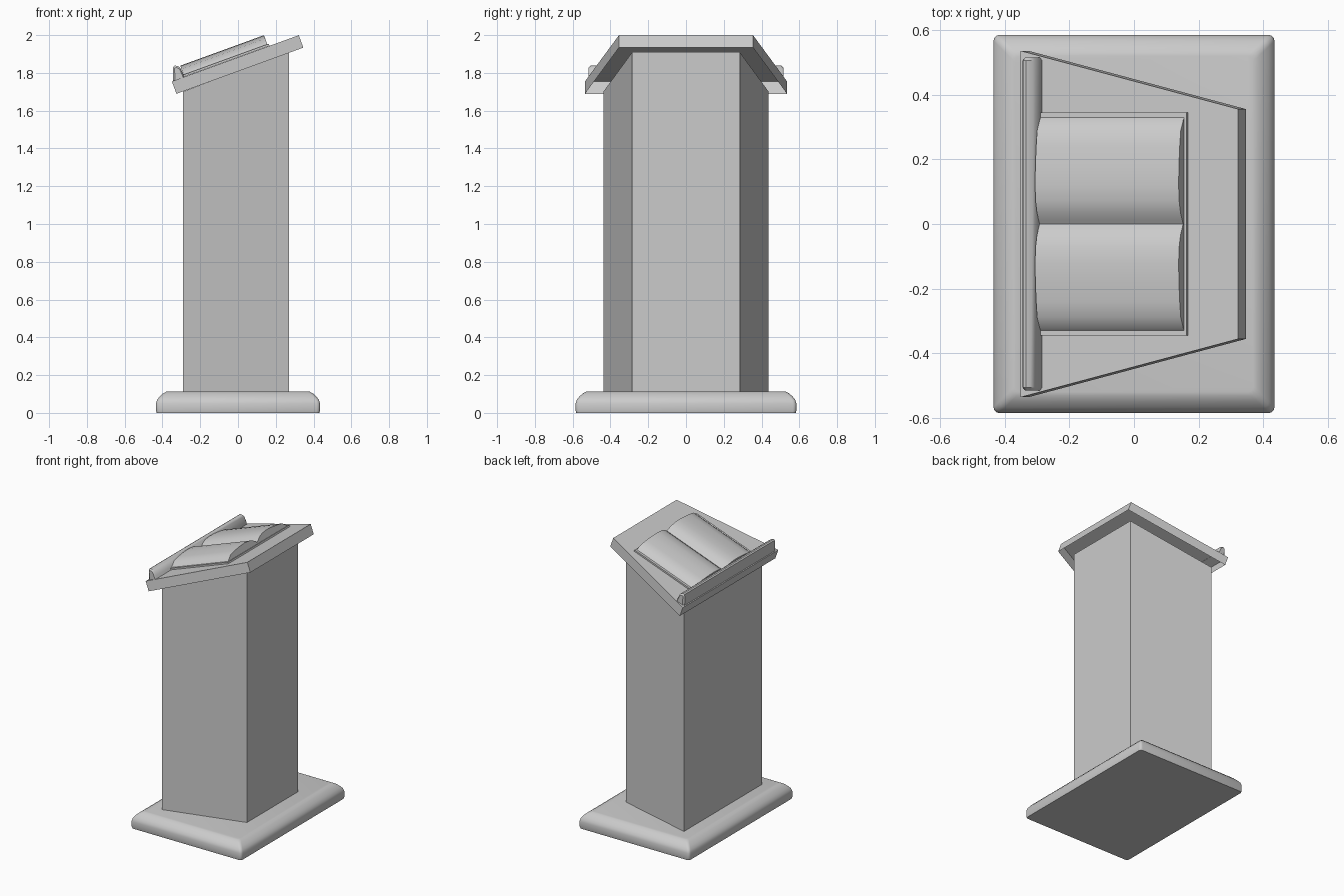
import bpy, bmesh, math

if "Cube" in bpy.data.objects:
    bpy.data.objects.remove(bpy.data.objects["Cube"])

A = math.radians(20)            # slope of the reading board
S, C = math.sin(A), math.cos(A)


def slope(u, y, w):
    """Board space (u up the slope, w off its surface) to world space."""
    return (-0.35 + u * C - w * S, y, 1.755 + u * S + w * C)


def loft(name, loops, cap_start=True, cap_end=True, smooth=None):
    """Skin a list of equal-length closed loops."""
    bm = bmesh.new()
    rings = [[bm.verts.new(p) for p in loop] for loop in loops]
    n = len(rings[0])
    for a, b in zip(rings, rings[1:]):
        for i in range(n):
            j = (i + 1) % n
            bm.faces.new((a[i], a[j], b[j], b[i]))
    if cap_start:
        bm.faces.new(rings[0][::-1])
    if cap_end:
        bm.faces.new(rings[-1])
    if cap_start and cap_end:
        bmesh.ops.recalc_face_normals(bm, faces=bm.faces)
    me = bpy.data.meshes.new(name)
    bm.to_mesh(me)
    bm.free()
    ob = bpy.data.objects.new(name, me)
    bpy.context.collection.objects.link(ob)
    if smooth:
        bpy.ops.object.select_all(action='DESELECT')
        ob.select_set(True)
        bpy.context.view_layer.objects.active = ob
        bpy.ops.object.shade_smooth_by_angle(angle=math.radians(smooth))
    return ob


def rounded_rect(hx, hy, r, z):
    pts = []
    for k, (sx, sy) in enumerate([(1, 1), (-1, 1), (-1, -1), (1, -1)]):
        for i in range(4):
            t = math.radians(90 * k + 30 * i)
            pts.append((sx * (hx - r) + r * math.cos(t),
                        sy * (hy - r) + r * math.sin(t), z))
    return pts


# Base slab with a rounded top edge
base_profile = [(0.003, 0), (0, 0.012), (0, 0.05), (0.005, 0.068),
                (0.018, 0.085), (0.036, 0.102), (0.054, 0.112), (0.065, 0.114)]
loft("base", [rounded_rect(0.434 - d, 0.584 - d, 0.018, z)
              for d, z in base_profile], smooth=35)

# Tapered column with a sloping top, just under the board rim
plan = [(-0.29, -0.437), (0.27, -0.285), (0.27, 0.285), (-0.29, 0.437)]
loft("column", [[(x, y, 0.11) for x, y in plan],
                [(x, y, 1.809 + 0.372 * x) for x, y in plan]])

# Reading board: a trapezoid tray, hollow underneath
board = [(0, -0.535), (0.715, -0.355), (0.715, 0.355), (0, 0.535)]
loft("reading_board", [[slope(u, y, w) for u, y in board] for w in (-0.07, 0)],
     cap_start=False)

# Book stop along the low edge, with softened ends
stop = [(0.006, -0.002), (0.028, 0.06), (0.034, 0.071), (0.044, 0.073),
        (0.056, 0.066), (0.066, 0.054), (0.07, 0.02), (0.07, -0.002)]
cu = sum(p[0] for p in stop) / len(stop)


def stop_loop(y, k):
    return [slope(cu + (u - cu) * k, y, w * (0.5 + 0.5 * k)) for u, w in stop]


loft("book_stop", [stop_loop(y, k) for y, k in
                   [(-0.515, 0.7), (-0.505, 1), (0.505, 1), (0.515, 0.7)]], smooth=40)

# Book cover
cover = [(0.066, -0.345), (0.55, -0.345), (0.55, 0.345), (0.066, 0.345)]
loft("book_cover", [[slope(u, y, w) for u, y in cover] for w in (0.001, 0.012)])

# Open pages: one half profile mirrored about the spine
half = [(0.33, 0.01), (0.322, 0.02), (0.288, 0.044), (0.24, 0.053), (0.18, 0.06),
        (0.12, 0.063), (0.07, 0.058), (0.035, 0.046), (0.012, 0.03)]
pages = half + [(0, 0.022)] + [(-y, w) for y, w in reversed(half)]
loft("book_pages", [[slope(u, y, w) for y, w in pages] for u in (0.07, 0.542)], smooth=35)
